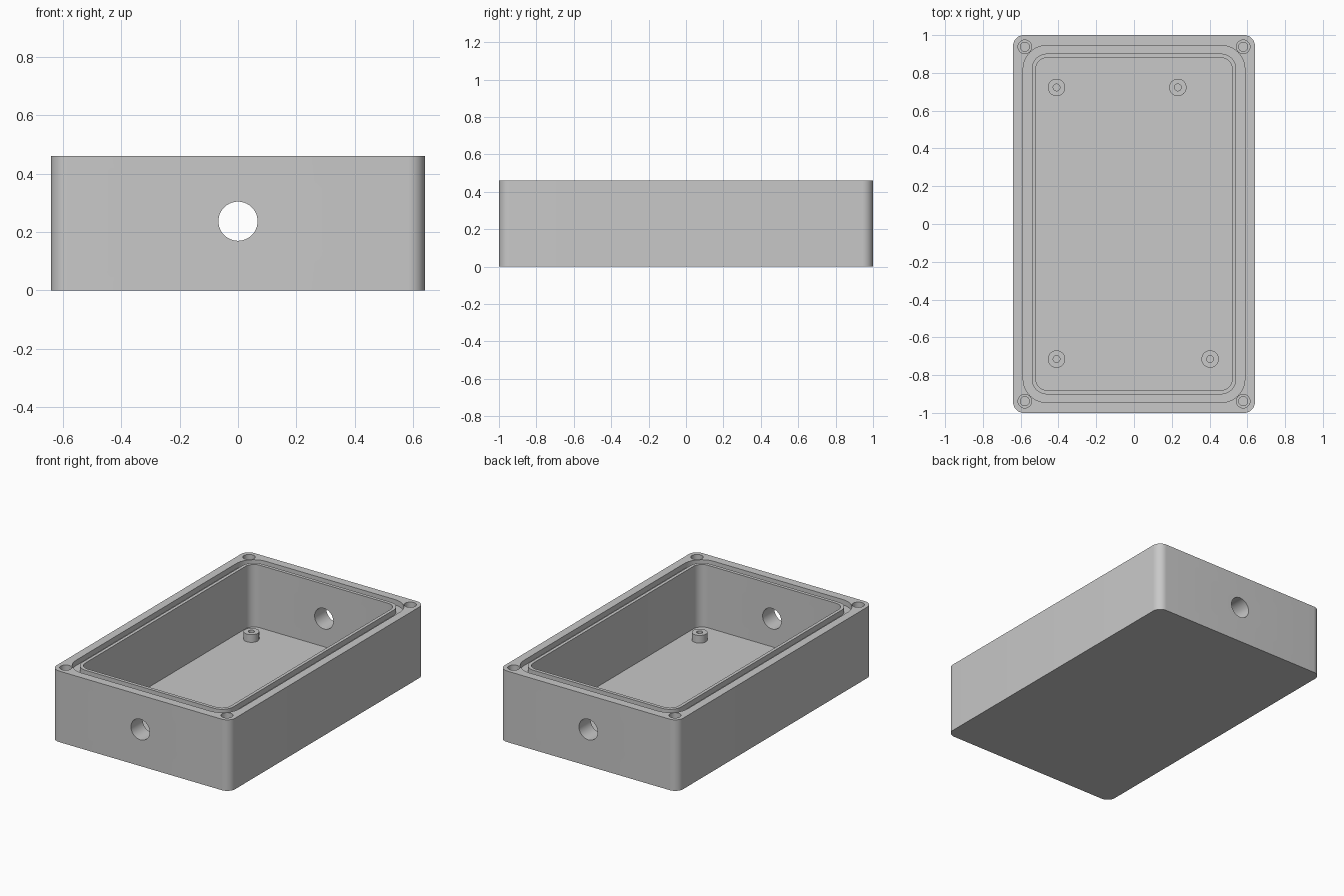
import bpy
import bmesh
from math import pi, sin, cos, radians
from mathutils import Matrix

cube = bpy.data.objects.get("Cube")
if cube:
    bpy.data.objects.remove(cube, do_unlink=True)

GREY = (0.58, 0.58, 0.58, 1.0)
grey = bpy.data.materials.new("light grey plastic")
grey.use_nodes = True
grey.diffuse_color = GREY
grey.node_tree.nodes["Principled BSDF"].inputs["Base Color"].default_value = GREY

HALF_X, HALF_Y, TOP = 0.64, 1.0, 0.46
FLOOR = 0.055
ABOVE = TOP + 0.1


def make_object(name, bm):
    bmesh.ops.recalc_face_normals(bm, faces=bm.faces)
    mesh = bpy.data.meshes.new(name)
    bm.to_mesh(mesh)
    bm.free()
    mesh.materials.append(grey)
    obj = bpy.data.objects.new(name, mesh)
    bpy.context.collection.objects.link(obj)
    return obj


def rounded_block(name, hx, hy, radius, z0, z1, steps=10):
    """Upright block with rounded vertical corners."""
    bm = bmesh.new()
    ring = []
    corners = [(1, 1), (-1, 1), (-1, -1), (1, -1)]
    for i, (sx, sy) in enumerate(corners):
        for k in range(steps + 1):
            a = (i + k / steps) * pi / 2
            ring.append(bm.verts.new((sx * (hx - radius) + radius * cos(a),
                                      sy * (hy - radius) + radius * sin(a), z0)))
    base = bm.faces.new(ring)
    extruded = bmesh.ops.extrude_face_region(bm, geom=[base], use_keep_orig=True)
    moved = [v for v in extruded["geom"] if isinstance(v, bmesh.types.BMVert)]
    bmesh.ops.translate(bm, vec=(0, 0, z1 - z0), verts=moved)
    return make_object(name, bm)


def cylinder(name, radius, length, matrix, segments=40):
    bm = bmesh.new()
    bmesh.ops.create_cone(bm, cap_ends=True, segments=segments, radius1=radius,
                          radius2=radius, depth=length, matrix=matrix)
    return make_object(name, bm)


def upright(name, radius, x, y, z0, z1):
    return cylinder(name, radius, z1 - z0,
                    Matrix.Translation((x, y, (z0 + z1) / 2)))


def cut(target, cutter):
    """Subtract the cutter, then discard it."""
    cutter.hide_render = True
    mod = target.modifiers.new("cut", "BOOLEAN")
    mod.operation = "DIFFERENCE"
    mod.solver = "EXACT"
    mod.object = cutter
    bpy.context.view_layer.objects.active = target
    bpy.ops.object.modifier_apply(modifier=mod.name)
    bpy.data.objects.remove(cutter, do_unlink=True)


def smooth(obj):
    obj.data.shade_smooth()
    obj.data.set_sharp_from_angle(angle=radians(30))


# Open box with a hollow interior
box = rounded_block("enclosure_box", HALF_X, HALF_Y, 0.057, 0, TOP)
cut(box, rounded_block("cavity_cutter", 0.52, 0.88, 0.06, FLOOR, ABOVE))

# Gasket groove around the rim, leaving a thin inner lip
groove = rounded_block("groove_cutter", 0.587, 0.945, 0.125, TOP - 0.035, ABOVE)
cut(groove, rounded_block("lip_cutter", 0.541, 0.902, 0.08, 0, ABOVE + 0.1))
cut(box, groove)

# Blind stepped screw holes in the four rim corners
for sx in (-1, 1):
    for sy in (-1, 1):
        x, y = sx * 0.578, sy * 0.938
        cut(box, upright("screw_cutter", 0.036, x, y, TOP - 0.04, ABOVE))
        cut(box, upright("pilot_cutter", 0.024, x, y, TOP - 0.28, ABOVE))

# Cable hole through both end walls
cut(box, cylinder("cable_cutter", 0.067, 2.4,
                  Matrix.Translation((0, 0, 0.237)) @ Matrix.Rotation(pi / 2, 4, "X"),
                  segments=64))
smooth(box)

# Board standoffs on the floor, each with a small hole
standoffs = {
    "standoff_back_right": (-0.41, 0.723),
    "standoff_back_left": (0.232, 0.723),
    "standoff_front_right": (-0.41, -0.715),
    "standoff_front_left": (0.403, -0.715),
}
for name, (x, y) in standoffs.items():
    post = upright(name, 0.046, x, y, FLOOR - 0.005, FLOOR + 0.05)
    cut(post, upright("standoff_cutter", 0.018, x, y, FLOOR, ABOVE))
    smooth(post)
